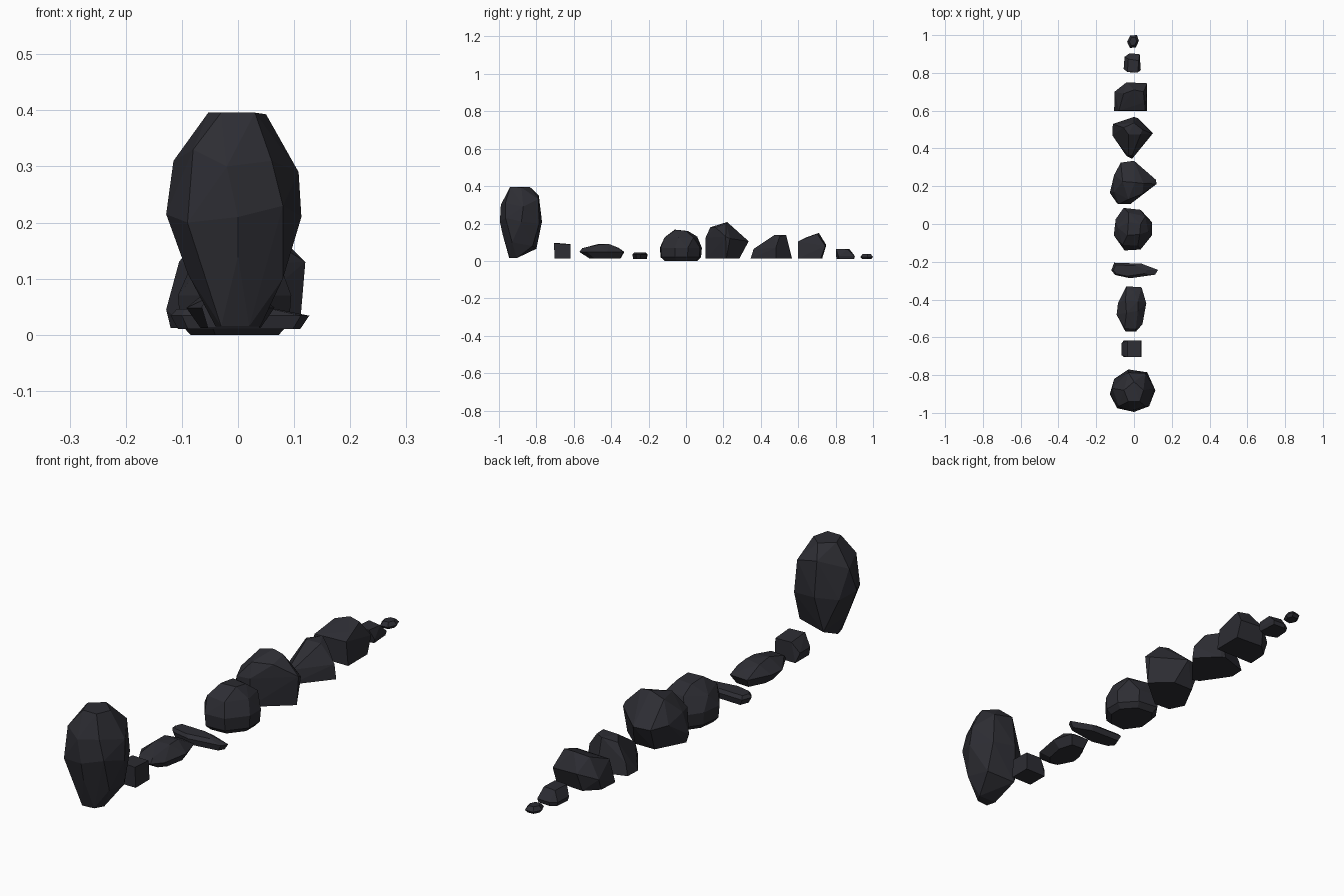
import bpy, bmesh, math

# single dark slate colour
slate = bpy.data.materials.new("dark slate")
slate.diffuse_color = (0.026, 0.026, 0.033, 1)


def rock(name, points):
    """Flat-faced stone: convex hull of a few corner points."""
    bm = bmesh.new()
    for p in points:
        bm.verts.new(p)
    res = bmesh.ops.convex_hull(bm, input=bm.verts[:])
    loose = [v for v in bm.verts if not v.link_faces]
    bmesh.ops.delete(bm, geom=loose, context='VERTS')
    bmesh.ops.dissolve_limit(bm, angle_limit=math.radians(4), verts=bm.verts[:], edges=bm.edges[:])
    bmesh.ops.recalc_face_normals(bm, faces=bm.faces[:])
    me = bpy.data.meshes.new(name)
    bm.to_mesh(me)
    bm.free()
    me.materials.append(slate)
    bpy.context.collection.objects.link(bpy.data.objects.new(name, me))


def ring(z, outline, s=1.0, dx=0.0, dy=0.0):
    """Outline scaled about its middle and lifted to height z."""
    cx = sum(p[0] for p in outline) / len(outline)
    cy = sum(p[1] for p in outline) / len(outline)
    return [(cx + (x - cx) * s + dx, cy + (y - cy) * s + dy, z) for x, y in outline]


# tall egg-shaped boulder
rock("tall_boulder",
     [(-.04, -.905, .015), (.04, -.905, .015), (.02, -.94, .015), (-.03, -.945, .015),
      (-.09, -.9, .11), (.0, -.98, .14), (.08, -.93, .1), (.07, -.82, .08), (-.05, -.80, .065),
      (-.128, -.90, .215), (-.09, -.975, .2), (0, -.995, .21), (.08, -.965, .23), (.113, -.88, .21),
      (.07, -.785, .2), (-.03, -.77, .21), (-.105, -.82, .2),
      (-.115, -.87, .31), (-.08, -.965, .33), (-.02, -.99, .30), (.06, -.965, .31),
      (.108, -.87, .29), (.06, -.79, .33), (-.03, -.787, .35),
      (-.053, -.88, .396), (-.03, -.94, .396), (.03, -.94, .396), (.05, -.88, .393), (0, -.835, .396)])

# small block
block = [(-.055, -.705), (.04, -.705), (.04, -.615), (-.055, -.615)]
rock("small_block", ring(.012, block, .97)
     + [(-.065, -.695, .05), (-.065, -.63, .05), (-.035, -.705, .097), (.036, -.705, .094),
        (.036, -.618, .088), (-.035, -.618, .09)])

# long low stone
low = [(-.04, -.33), (.04, -.335), (.065, -.42), (.045, -.53),
       (.01, -.57), (-.045, -.57), (-.092, -.48), (-.085, -.42)]
rock("long_low_stone", ring(.048, low) + ring(.012, low, .68, 0, .02)
     + [(-.05, -.55, .068), (.01, -.555, .068), (-.04, -.47, .09), (.02, -.46, .088),
        (.02, -.41, .09), (-.045, -.4, .085), (0, -.36, .07)])

# thin slab
slab = [(-.12, -.245), (-.105, -.205), (.04, -.21), (.127, -.243),
        (.112, -.268), (-.02, -.287), (-.1, -.27)]
rock("thin_slab", ring(.034, slab) + ring(.01, slab, .88)
     + ring(.046, slab, .72, -.02, .0))

# round boulder at the centre
rnd = [(-.055, .085), (.035, .075), (.095, .01), (.095, -.06),
       (.035, -.135), (-.05, -.14), (-.107, -.06), (-.097, .025)]
rock("round_boulder", ring(.07, rnd) + ring(.02, rnd, .96) + ring(0, rnd, .78)
     + [(-.06, -.11, .13), (.02, -.115, .125), (.075, -.04, .125), (.06, .04, .125),
        (-.03, .06, .13), (-.085, -.02, .12),
        (-.035, -.06, .167), (.03, -.055, .167), (.035, .0, .16), (-.03, .01, .16)])

# peaked boulder
rock("peaked_boulder",
     [(-.09, .11, .012), (-.02, .105, .012), (.11, .215, .012), (.03, .285, .012),
      (-.06, .285, .012), (-.12, .17, .012), (-.128, .165, .045),
      (-.08, .105, .12), (-.02, .105, .125), (.12, .212, .13), (.115, .235, .12),
      (0, .335, .105), (-.07, .325, .105), (-.105, .26, .11), (-.105, .17, .13),
      (-.03, .13, .18), (.045, .16, .178), (.05, .215, .2), (.005, .22, .208), (-.06, .225, .19)])

# wedge boulder
rock("wedge_boulder",
     [(-.01, .345, .012), (-.04, .36, .012), (-.115, .47, .012), (-.112, .53, .012),
      (0, .567, .012), (.02, .56, .012), (.1, .48, .012),
      (-.01, .362, .065), (-.03, .365, .065), (.092, .48, .07), (-.1, .525, .06),
      (.035, .475, .14), (-.03, .475, .138), (-.055, .51, .125), (0, .535, .14), (.045, .5, .13)])

# blocky boulder
rock("blocky_boulder",
     [(-.105, .598, .012), (.07, .598, .012), (.07, .72, .012), (-.05, .728, .012), (-.1, .68, .012),
      (-.08, .6, .1), (.06, .6, .105), (.07, .745, .08), (-.04, .75, .085), (-.103, .7, .06),
      (-.055, .69, .135), (.0, .71, .15), (.05, .7, .145), (.045, .64, .125)])

# small pebble
peb = [(-.055, .82), (-.05, .885), (-.025, .903), (.03, .9), (.036, .815), (-.01, .802)]
rock("small_pebble", ring(.026, peb) + ring(.01, peb, .92)
     + [(-.035, .805, .064), (.02, .802, .064), (.025, .865, .062), (-.03, .873, .064)])

# tiny pebble
tiny = [(-.037, .965), (-.02, .998), (.015, 1.0), (.026, .97), (.01, .935), (-.022, .932)]
rock("tiny_pebble", ring(.022, tiny) + ring(.01, tiny, .7) + ring(.037, tiny, .62))
